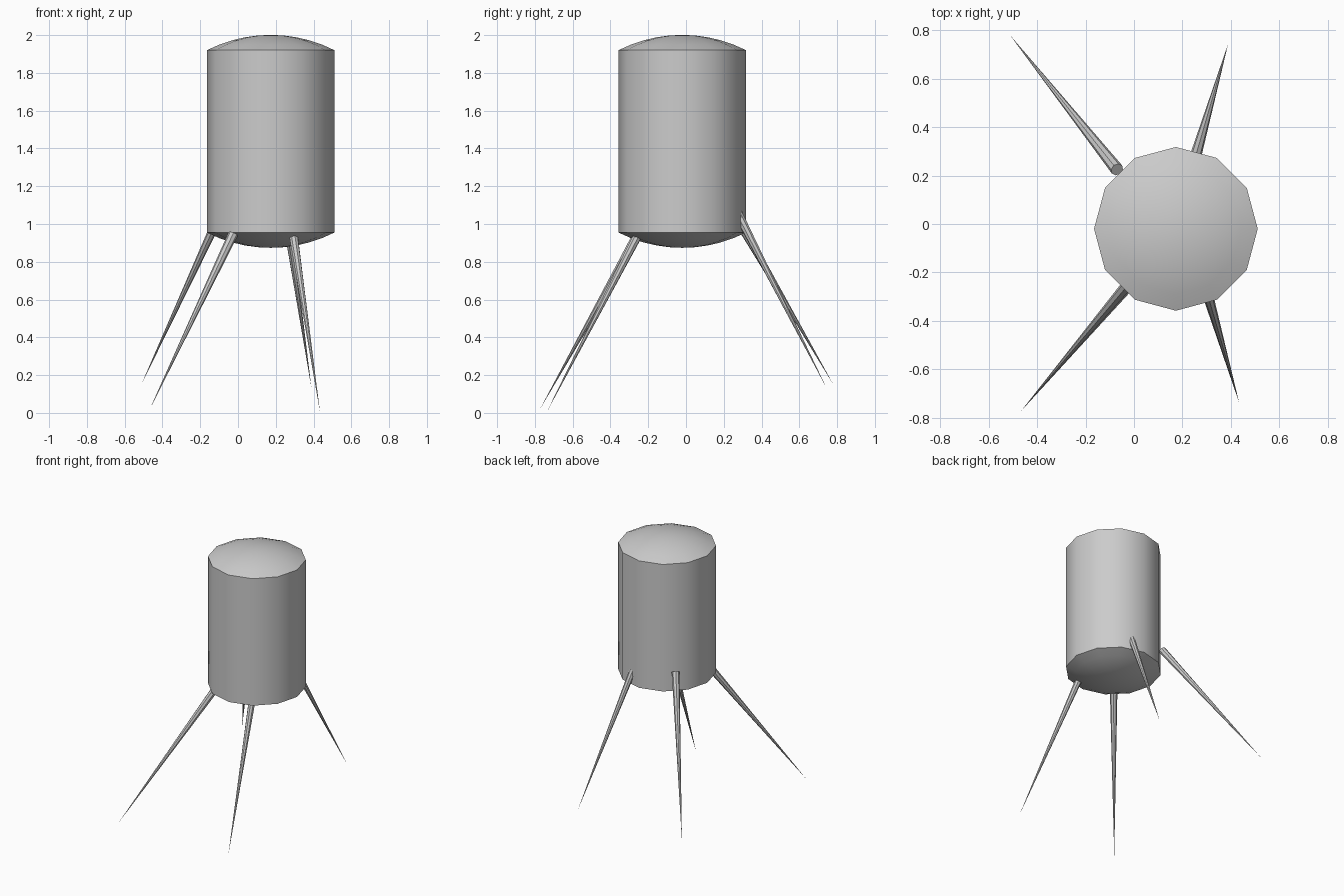
import bpy, bmesh, math
from mathutils import Vector

if "Cube" in bpy.data.objects:
    bpy.data.objects.remove(bpy.data.objects["Cube"])


def add_object(name, bm):
    bmesh.ops.recalc_face_normals(bm, faces=bm.faces[:])
    mesh = bpy.data.meshes.new(name)
    bm.to_mesh(mesh)
    bm.free()
    ob = bpy.data.objects.new(name, mesh)
    bpy.context.collection.objects.link(ob)
    bpy.ops.object.select_all(action='DESELECT')
    ob.select_set(True)
    bpy.context.view_layer.objects.active = ob
    bpy.ops.object.shade_smooth_by_angle(angle=math.radians(40))
    return ob


def lathe(name, profile, sides, location):
    """Spin (radius, z) points around z; the end points lie on the axis."""
    bm = bmesh.new()
    verts = [bm.verts.new((r, 0, z)) for r, z in profile]
    edges = [bm.edges.new(pair) for pair in zip(verts, verts[1:])]
    bmesh.ops.spin(bm, geom=verts + edges, cent=(0, 0, 0), axis=(0, 0, 1),
                   angle=math.tau, steps=sides, use_duplicate=False)
    bmesh.ops.remove_doubles(bm, verts=bm.verts[:], dist=0.0005)
    ob = add_object(name, bm)
    ob.location = location
    return ob


# Tank: twelve-sided barrel with shallow domed ends
R, LOW, HIGH, RISE, RINGS = 0.338, 0.955, 1.92, 0.081, 5
ball = (R * R + RISE * RISE) / (2 * RISE)
radii = [R * i / RINGS for i in range(RINGS + 1)]
bulge = [math.sqrt(ball * ball - r * r) - (ball - RISE) for r in radii]
profile = [(r, LOW - b) for r, b in zip(radii, bulge)]
profile += [(r, HIGH + b) for r, b in zip(radii[::-1], bulge[::-1])]
lathe("tank", profile, 12, (0.173, -0.02, 0))

# Legs: long cones from the tank's lower rim to pointed feet
legs = {
    "front_left_leg": ((-0.01, -0.235, 0.98), (-0.467, -0.773, 0.02)),
    "front_right_leg": ((0.276, -0.195, 1.056), (0.434, -0.737, 0.005)),
    "back_left_leg": ((-0.07, 0.225, 1.105), (-0.512, 0.78, 0.15)),
    "back_right_leg": ((0.236, 0.217, 1.17), (0.389, 0.745, 0.13)),
}
for name, (top, foot) in legs.items():
    top, foot = Vector(top), Vector(foot)
    length = (top - foot).length
    ob = lathe(name, [(0, 0), (0.027, length), (0, length)], 8, foot)
    ob.rotation_euler = (top - foot).to_track_quat('Z', 'Y').to_euler()
